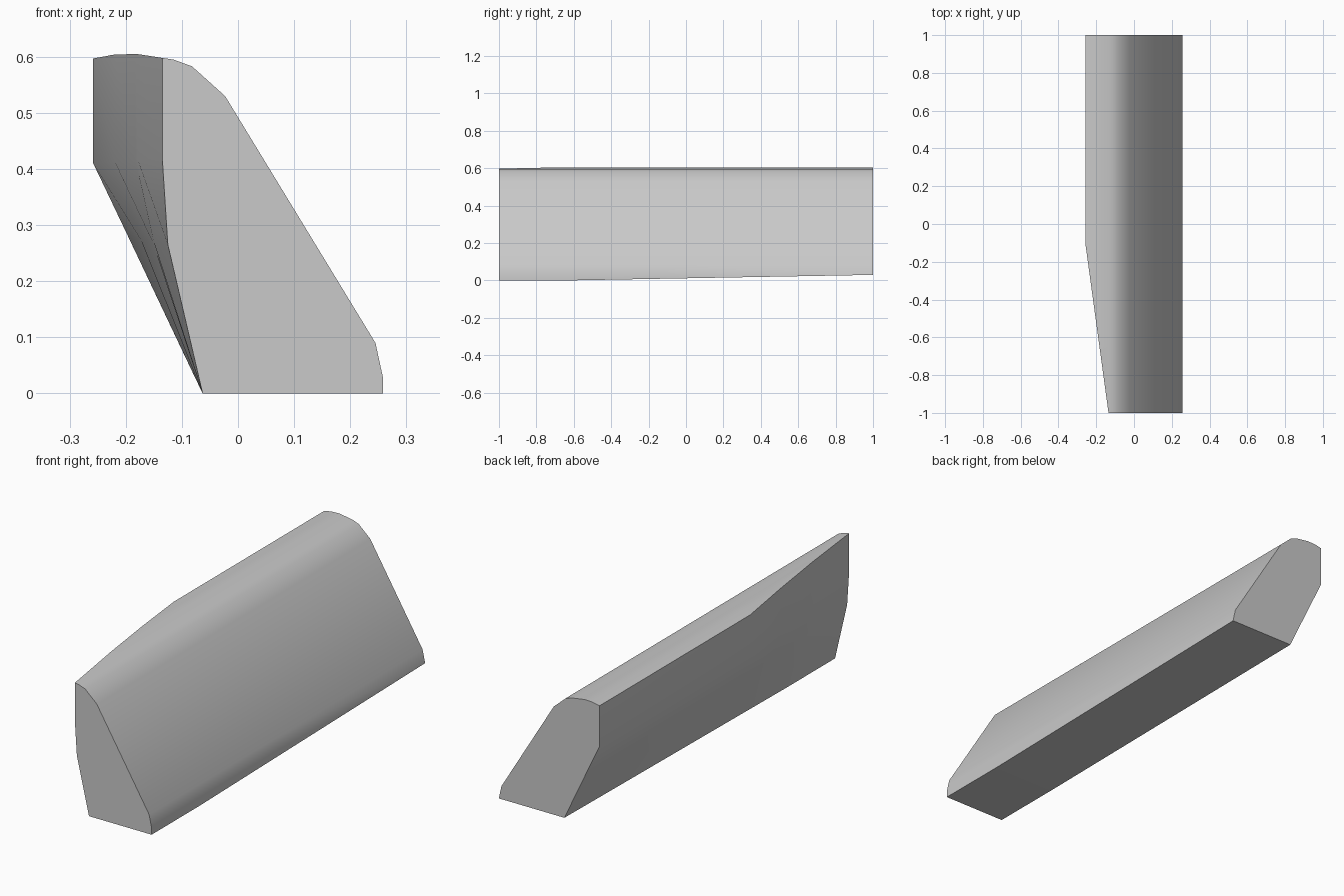
import bpy, bmesh, math

cube = bpy.data.objects.get("Cube")
if cube:
    bpy.data.objects.remove(cube, do_unlink=True)

# Rounded roof and long slope, from the inner wall to the outer foot
ROOF = [(-0.258, 0.597), (-0.22, 0.604), (-0.18, 0.605), (-0.135, 0.598),
        (-0.115, 0.595), (-0.082, 0.583), (-0.023, 0.53), (0.245, 0.09), (0.258, 0.03)]
# Inner wall, from the foot up: full section, then the tapered end
WALL_FULL = [(-0.195, 0.278), (-0.258, 0.41)]
WALL_END = [(-0.125, 0.265), (-0.135, 0.42)]


def roof_height(x):
    for (xa, za), (xb, zb) in zip(ROOF, ROOF[1:]):
        if xa <= x <= xb:
            return za + (zb - za) * (x - xa) / (xb - xa)
    return ROOF[0][1]


def section(y):
    """Closed outline of the block at depth y."""
    taper = min(max((-0.1 - y) / 0.9, 0), 1)
    limit = -0.258 + 0.123 * taper
    floor = max(0, 0.03 * (y + 0.65) / 1.65)
    roof = [(x, z) if x > limit else (limit, roof_height(limit)) for x, z in ROOF]
    foot = [(0.258, floor), (-0.063 - 0.48 * floor, floor)]
    wall = [(a[0] + (b[0] - a[0]) * taper, a[1] + (b[1] - a[1]) * taper)
            for a, b in zip(WALL_FULL, WALL_END)]
    return [(x, y, z) for x, z in roof + foot + wall]


# Loft the sections into a solid
bm = bmesh.new()
rings = [[bm.verts.new(p) for p in section(y)]
         for y in (-1, -0.68, -0.65, -0.38, -0.1, 1)]
for r, s in zip(rings, rings[1:]):
    for i in range(len(r)):
        j = (i + 1) % len(r)
        bm.faces.new((r[i], r[j], s[j], s[i]))
bm.faces.new(rings[0])
bm.faces.new(rings[-1])
bmesh.ops.remove_doubles(bm, verts=bm.verts, dist=0.0005)
bmesh.ops.recalc_face_normals(bm, faces=bm.faces)

mesh = bpy.data.meshes.new("tapered_block")
bm.to_mesh(mesh)
bm.free()
block = bpy.data.objects.new("tapered_block", mesh)
bpy.context.collection.objects.link(block)

# Plain grey finish
grey = bpy.data.materials.new("light_grey")
grey.use_nodes = True
colour = (0.585, 0.585, 0.585, 1)
grey.diffuse_color = colour
for node in grey.node_tree.nodes:
    if node.type == "BSDF_PRINCIPLED":
        node.inputs["Base Color"].default_value = colour
mesh.materials.append(grey)

# Smooth the rounded edges, keep the ends crisp
bpy.ops.object.select_all(action="DESELECT")
block.select_set(True)
bpy.context.view_layer.objects.active = block
bpy.ops.object.shade_smooth_by_angle(angle=math.radians(32))
